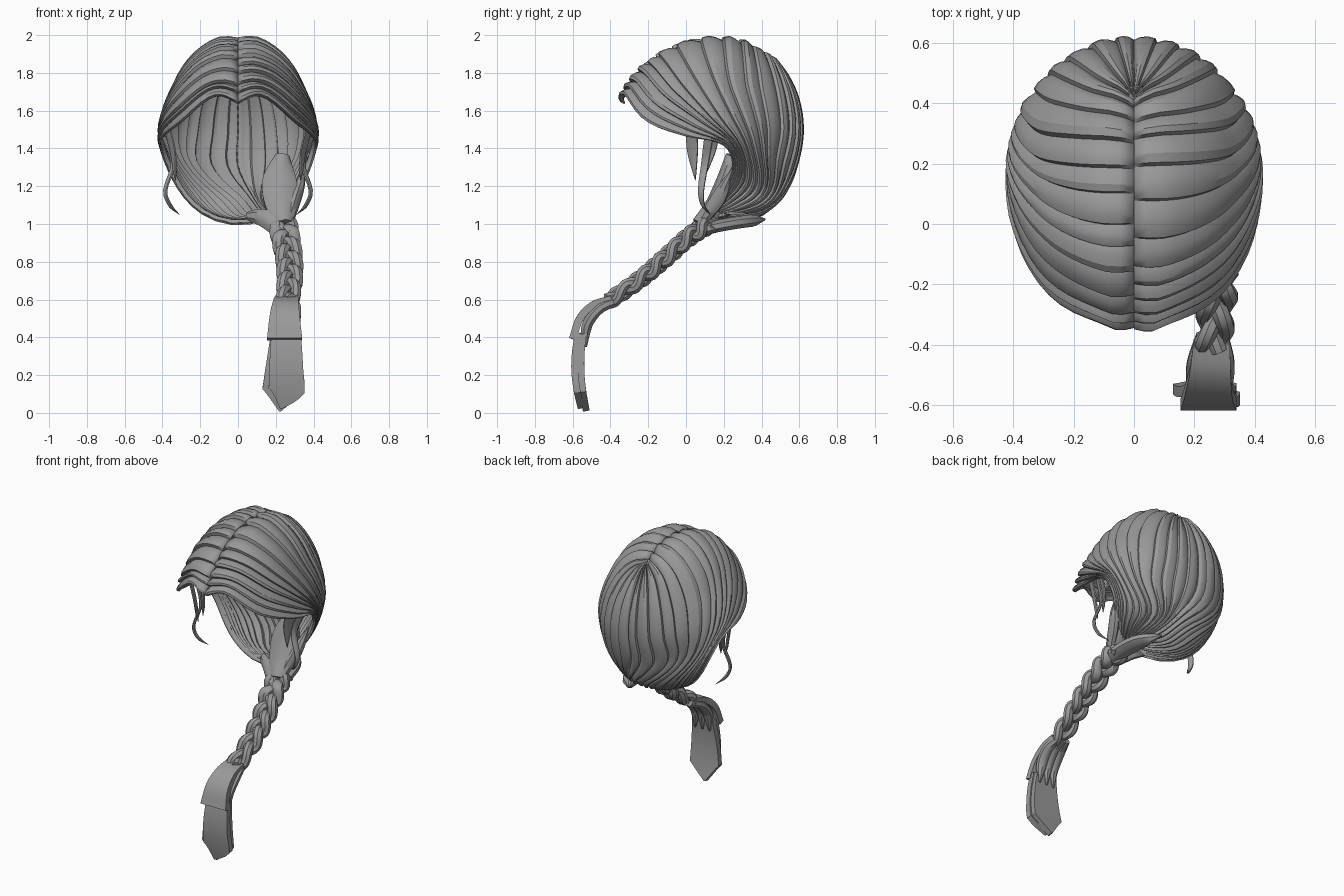
import bpy, math, random
from mathutils import Vector as V

if "Cube" in bpy.data.objects:
    bpy.data.objects.remove(bpy.data.objects["Cube"])

random.seed(4)
hair = bpy.data.materials.new("hair_grey")
hair.diffuse_color = (0.32, 0.32, 0.32, 1)
hair.use_nodes = True
hair.node_tree.nodes["Principled BSDF"].inputs["Base Color"].default_value = hair.diffuse_color
C = V((0, 0.17, 1.5))   # centre of the head form


def spline(pts, t):
    """Catmull-Rom through pts (vectors or numbers), t in 0..1"""
    n = len(pts) - 1
    i = min(int(t * n), n - 1)
    f = t * n - i
    b, c = pts[i], pts[i + 1]
    a = pts[i - 1] if i else b * 2 - c
    d = pts[i + 2] if i + 2 <= n else c * 2 - b
    return b + (c - a) * (f / 2) + (a * 2 - b * 5 + c * 4 - d) * (f * f / 2) \
        + (b * 3 - a - c * 3 + d) * (f ** 3 / 2)


def linear(vals, t):
    n = len(vals) - 1
    i = min(int(t * n), n - 1)
    return vals[i] + (vals[i + 1] - vals[i]) * (t * n - i)


def make(name, verts, faces, angle=30):
    me = bpy.data.meshes.new(name)
    me.from_pydata(verts, [], faces)
    me.materials.append(hair)
    ob = bpy.data.objects.new(name, me)
    bpy.context.collection.objects.link(ob)
    bpy.ops.object.select_all(action='DESELECT')
    ob.select_set(True)
    bpy.context.view_layer.objects.active = ob
    bpy.ops.object.mode_set(mode='EDIT')
    bpy.ops.mesh.select_all(action='SELECT')
    bpy.ops.mesh.normals_make_consistent(inside=False)
    bpy.ops.object.mode_set(mode='OBJECT')
    bpy.ops.object.shade_smooth_by_angle(angle=math.radians(angle))
    return ob


def on_head(p, h=0.0):
    """Push a point radially onto the head form, raised by h"""
    d = p - C
    rx = 0.42 - 0.035 * min(1, max(0, d.z) / 0.25)          # narrower crown
    ry = 0.56 if d.y < 0 else 0.45 + 0.12 * min(1, max(0, -d.z) / 0.45) ** 4   # full nape
    k = math.sqrt((d.x / rx) ** 2 + (d.y / ry) ** 2 + (d.z / 0.5) ** 2)
    return C + d / k * (1 + h / 0.45)


# Guide strands from the parting outwards, ordered fringe to back of head
UPPER = [
    [(0, -.35, 1.64), (.13, -.33, 1.68), (.29, -.2, 1.54), (.38, 0, 1.465), (.41, .2, 1.42)],
    [(0, -.25, 1.83), (.16, -.2, 1.80), (.3, -.09, 1.68), (.39, .08, 1.55), (.41, .25, 1.42)],
    [(0, 0, 1.97), (.2, .02, 1.92), (.34, .09, 1.78), (.41, .2, 1.58), (.4, .31, 1.4)],
    [(0, .25, 2), (.2, .26, 1.93), (.34, .28, 1.78), (.39, .33, 1.6), (.37, .39, 1.38)],
    [(0, .42, 1.92), (.13, .47, 1.84), (.22, .52, 1.68), (.26, .54, 1.5), (.27, .52, 1.32)],
    [(0, .42, 1.92), (0, .54, 1.8), (0, .6, 1.65), (0, .62, 1.48), (0, .59, 1.3)]]
# Lower ends sweep to the gather point on the right
LOW_BACK = [(.08, .5, 1.14), (.15, .38, 1.03), (.2, .24, 1.01)]
LOW_SIDE = {1: [(.38, .25, 1.29), (.32, .19, 1.15), (.25, .12, 1.05)],
            -1: [(-.38, .28, 1.27), (-.22, .25, 1.06), (.15, .15, 1.0)]}


def hair_sheet(name, side, strands=15, rows=30):
    guides = []
    for i, g in enumerate(UPPER):
        w = (i / 5) ** 1.4
        low = [V(a).lerp(V(b), w) for a, b in zip(LOW_SIDE[side], LOW_BACK)]
        guides.append([V((x * side, y, z)) for x, y, z in g] + low)
    # shingled columns: each strand rises, then steps down to the next
    edges = [0]
    for _ in range(strands):
        edges.append(edges[-1] + random.uniform(0.6, 1.4))
    cols = []
    for a, b in zip(edges, edges[1:]):
        top = random.uniform(0.005, 0.014)
        for f, h in ((0.03, -.012), (.12, top * .6), (.4, top), (.72, top * .3), (1, -.01)):
            cols.append(((a + (b - a) * f) / edges[-1], h))
    cols[0] = (0, cols[0][1])
    verts, faces = [], []
    for t, h in cols:
        for r in range(rows + 1):
            s = r / rows
            p = spline([spline(g, s) for g in guides], t)
            dip = 0.02 * max(0, 1 - s / 0.06)      # groove at the parting
            verts.append(on_head(p, h * (1 - 0.4 * s) - dip))
    n = rows + 1
    for c in range(len(cols) - 1):
        for r in range(rows):
            k = c * n + r
            faces.append((k, k + 1, k + n + 1, k + n))
    ob = make(name, verts, faces, 24)
    m = ob.modifiers.new("thickness", 'SOLIDIFY')
    # inner skin lies towards the head centre
    me = ob.data
    if sum((p.center - C).dot(p.normal) for p in me.polygons) < 0:
        me.flip_normals()
    m.thickness, m.offset = 0.012, -1


def lock(name, pts, widths, thick, side=(1, 0, 0), steps=14, n=8, flat=False, angle=40):
    """Loft a round or flat section along a path; widths are half widths"""
    pts = [V(p) for p in pts]
    verts, faces = [], []
    for k in range(steps + 1):
        t = k / steps
        p = spline(pts, t)
        tan = (spline(pts, min(t + .01, 1)) - spline(pts, max(t - .01, 0))).normalized()
        sx = V(side)
        sx = (sx - tan * sx.dot(tan)).normalized()
        nz = tan.cross(sx)
        w = max((linear if flat else spline)(widths, t), 0.001)
        th = thick if flat else min(thick, w)
        for j in range(n):
            a = 2 * math.pi * (j + 0.5) / n
            m = math.sqrt(2) if flat else 1
            verts.append(p + sx * (w * m * math.cos(a)) + nz * (th * m * math.sin(a)))
    for k in range(steps):
        for j in range(n):
            faces.append((k * n + j, k * n + (j + 1) % n,
                          (k + 1) * n + (j + 1) % n, (k + 1) * n + j))
    faces += [tuple(range(n)), tuple(range(steps * n, steps * n + n))]
    return make(name, verts, faces, angle)


hair_sheet("hair_right", 1)
hair_sheet("hair_left", -1)

# Loose wisps by the temples
for s, nm in ((1, "right"), (-1, "left")):
    lock("long_wisp_" + nm, [(s * .39, .12, 1.46), (s * .345, .1, 1.32), (s * .385, .08, 1.18),
                             (s * .36, .09, 1.10), (s * .31, .13, 1.05)],
         [.026, .022, .018, .011, .001], .01, (.5 * s, 1, 0))
    lock("short_wisp_" + nm, [(s * .37, .03, 1.49), (s * .345, .035, 1.38), (s * .33, .05, 1.23)],
         [.035, .032, .001], .01, (.5 * s, 1, 0))
    lock("temple_lock_" + nm, [(s * .39, .14, 1.47), (s * .35, .13, 1.38), (s * .33, .1, 1.25)],
         [.04, .028, .001], .01, (.5 * s, 1, 0))

# Bundles feeding the braid
lock("front_bundle", [(.235, .25, 1.36), (.22, .2, 1.23), (.225, .14, 1.1), (.245, .07, 1.0)],
     [.04, .095, .085, .045], .04, n=10)
lock("side_bundle", [(.35, .25, 1.3), (.31, .18, 1.15), (.27, .1, 1.03)],
     [.004, .04, .03], .03, (.3, 1, 0))
lock("under_bundle", [(.06, .2, 1.04), (.14, .13, 1.03), (.2, .08, .99), (.25, .03, .95)],
     [.03, .05, .05, .03], .04, (0, .3, 1))
lock("nape_bundle", [(.13, .42, 1.025), (.2, .29, 1.01), (.24, .15, .985), (.26, .03, .95)],
     [.004, .06, .06, .035], .035)

# Three-strand braid
PATH = [V(p) for p in ((.235, .14, 1.01), (.25, .02, .935), (.27, -.11, .82),
                       (.275, -.24, .71), (.262, -.41, .59))]
for b in range(3):
    pts = []
    for k in range(33):
        t = k / 32
        a = 2 * math.pi * (2.1 * t + b / 3)
        size = 1.15 - 0.25 * t
        pts.append(spline(PATH, t) + V((.042 * size * math.sin(a), 0, 0))
                   + V((0, -.62, .78)) * (.024 * size * math.sin(2 * a)))
    lock(f"braid_strand_{b + 1}", pts, [.034, .036, .034, .032, .028], .03, steps=64)

# Wrapped end of the braid
for i, dx in enumerate((-.045, 0, .045)):
    lock(f"braid_end_{i + 1}", [(.26 + dx * .6, -.37, .595), (.255 + dx, -.46, .55),
                                (.25 + dx, -.525, .46), (.25 + dx * 1.2, -.53, .35)],
         [.028, .036, .034, .006], .03)
lock("tail_wrap", [(.258, -.39, .602), (.253, -.49, .572), (.247, -.562, .50), (.247, -.6, .39)],
     [.06, .068, .08, .093], .02, flat=True, n=4)

# Pointed tail, two overlapping panels
lock("tail_front", [(.254, -.57, .42), (.255, -.586, .32), (.255, -.589, .22), (.256, -.577, .12),
                    (.226, -.555, .025)],
     [.078, .085, .091, .096, .004], .018, flat=True, n=4, steps=16)
lock("tail_back", [(.25, -.545, .42), (.246, -.555, .32), (.241, -.556, .22), (.235, -.547, .12),
                   (.222, -.528, .01)],
     [.075, .087, .098, .106, .004], .018, flat=True, n=4, steps=16)
